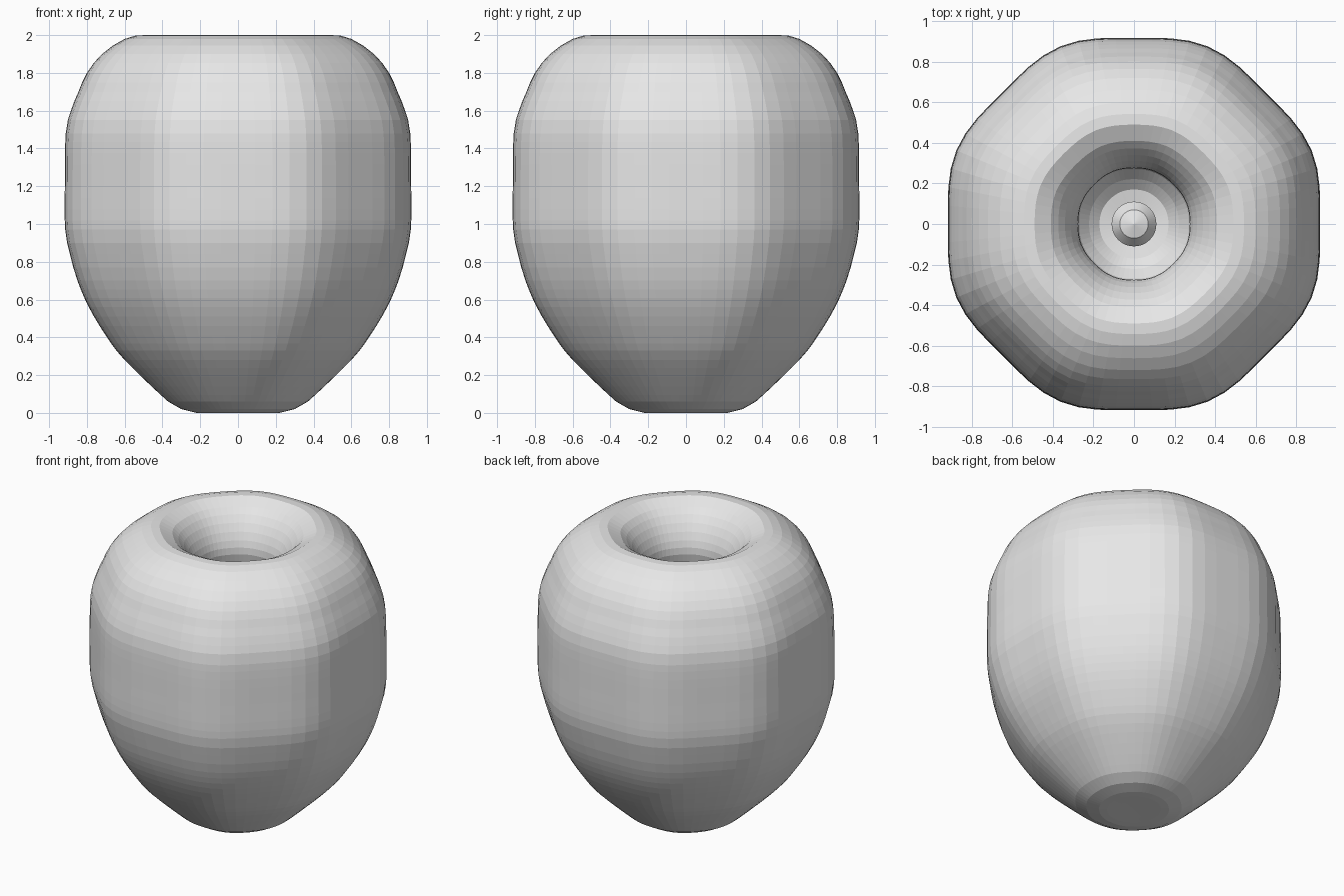
import bpy, bmesh, math
from mathutils import Vector

cube = bpy.data.objects.get("Cube")
if cube:
    bpy.data.objects.remove(cube, do_unlink=True)

SEGMENTS = 64

# Plain grey material
grey = bpy.data.materials.new("pale_grey")
grey.use_nodes = True
colour = (0.8, 0.8, 0.8, 1)
grey.diffuse_color = colour
grey.node_tree.nodes["Principled BSDF"].inputs["Base Color"].default_value = colour


def refine(points, step):
    """Round a profile with a spline and sample it evenly enough for fine rings."""
    pts = [Vector(p) for p in points]
    pts = [pts[0]] + pts + [pts[-1]]
    out = []
    for a, b, c, d in zip(pts, pts[1:], pts[2:], pts[3:]):
        n = max(1, round((c - b).length / step))
        for i in range(n):
            t = i / n
            out.append(0.5 * (2 * b + (c - a) * t + (2 * a - 5 * b + 4 * c - d) * t * t
                              + (3 * b - a - 3 * c + d) * t ** 3))
    return out + [pts[-1]]


def lathe(name, points, step=0.06):
    """Spin a profile of (radius, height); wide rings turn slightly octagonal."""
    bm = bmesh.new()
    rings = []
    for r, z in refine(points, step):
        if r < 0.005:
            rings.append([bm.verts.new((0, 0, z))])
            continue
        ring = []
        for i in range(SEGMENTS):
            a = math.tau * i / SEGMENTS
            s = r * (1 + 0.018 * min(1, r) * (1 - math.cos(8 * a)))
            ring.append(bm.verts.new((s * math.cos(a), s * math.sin(a), z)))
        rings.append(ring)
    for low, high in zip(rings, rings[1:]):
        for i in range(SEGMENTS):
            j = (i + 1) % SEGMENTS
            if len(low) == 1:
                bm.faces.new((low[0], high[j], high[i]))
            elif len(high) == 1:
                bm.faces.new((low[i], low[j], high[0]))
            else:
                bm.faces.new((low[i], low[j], high[j], high[i]))
    bmesh.ops.recalc_face_normals(bm, faces=bm.faces)
    mesh = bpy.data.meshes.new(name)
    bm.to_mesh(mesh)
    bm.free()
    mesh.materials.append(grey)
    obj = bpy.data.objects.new(name, mesh)
    bpy.context.collection.objects.link(obj)
    return obj


# Outer skin from the base to the rim, then down the throat into the cavity
outer = [(0, 0), (0.22, 0), (0.30, 0.02), (0.37, 0.06), (0.60, 0.28), (0.70, 0.41),
         (0.79, 0.56), (0.85, 0.70), (0.89, 0.84), (0.915, 0.97), (0.917, 1.2),
         (0.912, 1.48), (0.885, 1.6), (0.845, 1.7), (0.80, 1.8), (0.72, 1.9),
         (0.60, 1.98), (0.49, 2.0)]
throat = [(0.41, 1.96), (0.34, 1.88), (0.29, 1.78), (0.275, 1.69)]
cavity = [(0.30, 1.58), (0.31, 1.46), (0.27, 1.34), (0.17, 1.24)]
# Small knob on the cavity floor
knob = [(0.11, 1.23), (0.11, 1.29), (0.07, 1.34), (0, 1.36)]
lathe("hollow_fruit_body", outer + throat + cavity + knob)
